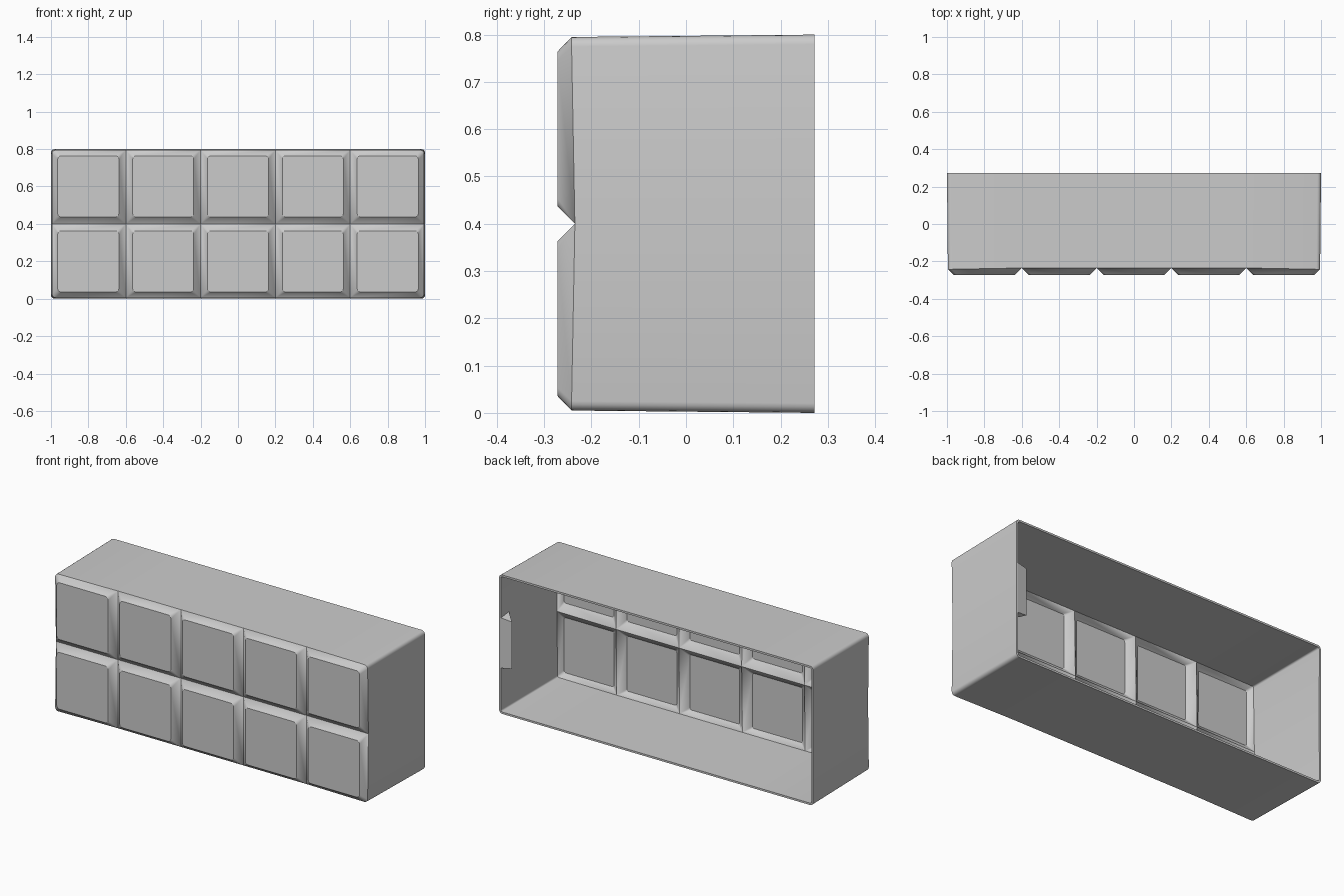
import bpy, bmesh
from math import cos, sin, pi

if "Cube" in bpy.data.objects:
    bpy.data.objects.remove(bpy.data.objects["Cube"])

grey = bpy.data.materials.new("plain_grey")
grey.use_nodes = True
grey.diffuse_color = (0.6, 0.6, 0.6, 1)
grey.node_tree.nodes["Principled BSDF"].inputs["Base Color"].default_value = (0.6, 0.6, 0.6, 1)

COLS, ROWS, CELL = 5, 2, 0.4
HALF_X, HALF_Z, MID_Z = 0.995, 0.395, 0.4
FRONT_Y, EDGE_Y, GROOVE_Y, BACK_Y = -0.272, -0.242, -0.235, 0.272
ARC = 5


def make_object(name, bm):
    mesh = bpy.data.meshes.new(name)
    bm.to_mesh(mesh)
    bm.free()
    mesh.materials.append(grey)
    obj = bpy.data.objects.new(name, mesh)
    bpy.context.collection.objects.link(obj)
    bpy.ops.object.select_all(action='DESELECT')
    obj.select_set(True)
    bpy.context.view_layer.objects.active = obj
    return obj


def rounded_rect(x0, x1, z0, z1, radius_at):
    """Loop of points with a separate radius at each corner."""
    pts = []
    for k, (x, z, sx, sz) in enumerate([(x1, z1, 1, 1), (x0, z1, -1, 1),
                                        (x0, z0, -1, -1), (x1, z0, 1, -1)]):
        r = radius_at(x, z)
        for i in range(ARC):
            a = (k + i / (ARC - 1)) * pi / 2
            pts.append((x - sx * r + r * cos(a), z - sz * r + r * sin(a)))
    return pts


def on_x(x):
    return abs(x) > HALF_X - 0.001


def on_z(z):
    return abs(z - MID_Z) > HALF_Z - 0.001


def rim_radius(x, z):
    return 0.02 if on_x(x) and on_z(z) else 0


def rim_depth(x, z):
    # grooves cut slightly deeper than the outer chamfer
    inner_x = abs(x) < 0.9 and abs(x / CELL - 0.5 - round(x / CELL - 0.5)) < 0.01
    inner_z = abs(z - MID_Z) < 0.01
    return GROOVE_Y if inner_x or inner_z else EDGE_Y


# Front: a grid of raised panels with chamfered edges
bm = bmesh.new()
for c in range(COLS):
    for r in range(ROWS):
        x0 = max(-HALF_X, -1 + c * CELL)
        x1 = min(HALF_X, -1 + (c + 1) * CELL)
        z0 = max(MID_Z - HALF_Z, r * CELL)
        z1 = min(MID_Z + HALF_Z, (r + 1) * CELL)
        rim = rounded_rect(x0, x1, z0, z1, rim_radius)
        ix0, ix1 = (x + s * (0.031 if on_x(x) else 0.037) for x, s in ((x0, 1), (x1, -1)))
        iz0, iz1 = (z + s * (0.031 if on_z(z) else 0.037) for z, s in ((z0, 1), (z1, -1)))
        top = rounded_rect(ix0, ix1, iz0, iz1, lambda x, z: 0.018)
        low = [bm.verts.new((x, rim_depth(x, z), z)) for x, z in rim]
        high = [bm.verts.new((x, FRONT_Y, z)) for x, z in top]
        bm.faces.new(high)
        for i in range(len(low)):
            j = (i + 1) % len(low)
            bm.faces.new((low[i], low[j], high[j], high[i]))
bmesh.ops.remove_doubles(bm, verts=bm.verts, dist=0.0005)

# Side walls: pull the outer boundary to the open back with a slight draft
edges = [e for e in bm.edges if e.is_boundary]
walls = bmesh.ops.extrude_edge_only(bm, edges=edges)
for v in walls["geom"]:
    if isinstance(v, bmesh.types.BMVert):
        v.co.x /= HALF_X
        v.co.z = MID_Z + (v.co.z - MID_Z) * MID_Z / HALF_Z
        v.co.y = BACK_Y
bmesh.ops.recalc_face_normals(bm, faces=bm.faces)
biggest = max((f for f in bm.faces if f.calc_center_median().y < FRONT_Y + 0.001),
              key=lambda f: f.calc_area())
if biggest.normal.y > 0:
    bmesh.ops.reverse_faces(bm, faces=bm.faces)

shell = make_object("panelled_shell", bm)
solid = shell.modifiers.new("thickness", 'SOLIDIFY')
solid.thickness = 0.011
solid.offset = -1
solid.use_even_offset = True
bpy.ops.object.modifier_apply(modifier=solid.name)
bpy.ops.object.shade_smooth_by_angle()

# Wedge-shaped catch inside the left wall, near the open back
bm = bmesh.new()
ends = []
for side in (-1, 1):
    ends.append([bm.verts.new((x, y, MID_Z + 0.005 + side * h)) for x, y, h in
                 ((0.992, 0.27, 0.145), (0.925, 0.262, 0.135), (0.992, 0.195, 0.155))])
bm.faces.new(ends[0])
bm.faces.new(ends[1])
for i in range(3):
    j = (i + 1) % 3
    bm.faces.new((ends[0][i], ends[0][j], ends[1][j], ends[1][i]))
bmesh.ops.recalc_face_normals(bm, faces=bm.faces)
make_object("inner_catch", bm)
